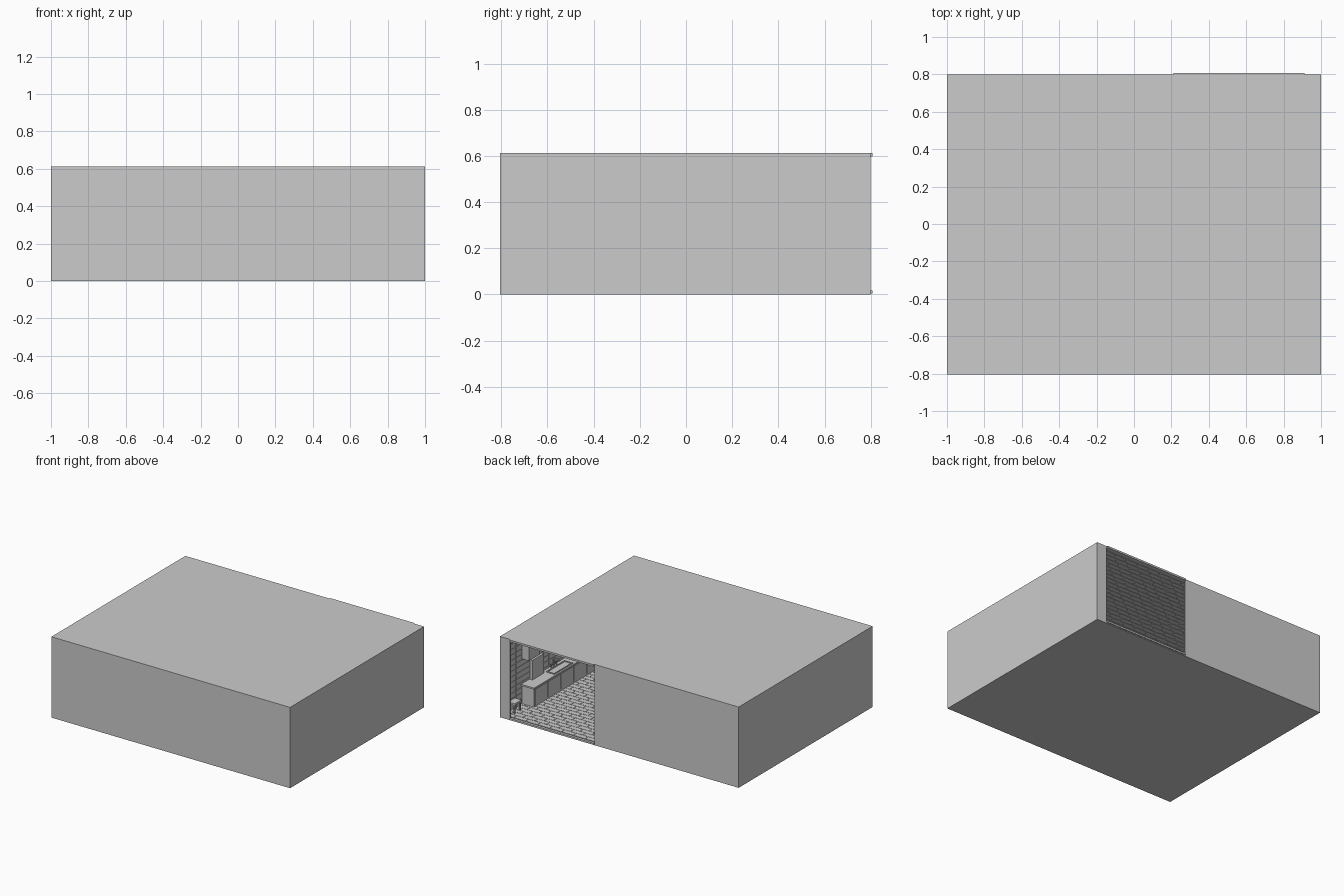
import bpy, bmesh, math
from mathutils import Matrix

if "Cube" in bpy.data.objects:
    bpy.data.objects.remove(bpy.data.objects["Cube"])

X, Y0, Y1, H, T = 1.0, -0.805, 0.798, 0.612, 0.008


def add_box(bm, x0, x1, y0, y1, z0, z1):
    m = Matrix.Translation(((x0 + x1) / 2, (y0 + y1) / 2, (z0 + z1) / 2))
    m = m @ Matrix.Diagonal((x1 - x0, y1 - y0, z1 - z0, 1))
    bmesh.ops.create_cube(bm, size=1, matrix=m)


def boxes(name, *items):
    bm = bmesh.new()
    for b in items:
        add_box(bm, *b)
    me = bpy.data.meshes.new(name)
    bm.to_mesh(me)
    bm.free()
    ob = bpy.data.objects.new(name, me)
    bpy.context.collection.objects.link(ob)
    return ob


def tube(name, points, r):
    cu = bpy.data.curves.new(name, 'CURVE')
    cu.dimensions = '3D'
    cu.bevel_depth, cu.bevel_resolution, cu.use_fill_caps = r, 1, True
    sp = cu.splines.new('POLY')
    sp.points.add(len(points) - 1)
    for p, co in zip(sp.points, points):
        p.co = (*co, 1)
    ob = bpy.data.objects.new(name, cu)
    bpy.context.collection.objects.link(ob)


# Room shell with the doorway in the back wall
boxes("floor_slab", (-X, X, Y0, Y1, 0, 0.008))
boxes("roof_slab", (-X, X, Y0, Y1, 0.6, H))
boxes("front_wall", (-X, X, Y0, Y0 + T, 0.008, 0.6))
boxes("left_wall", (-X, -X + T, Y0 + T, Y1 - T, 0.008, 0.6))
boxes("right_wall", (X - T, X, Y0 + T, Y1 - T, 0.008, 0.6))
boxes("back_wall", (-X, 0.21, Y1 - T, Y1, 0.008, 0.6),
      (0.915, X, Y1 - T, Y1, 0.008, 0.6))

# Sliding door rails at the top and bottom of the opening
for name, z0, z1 in (("bottom_rail", 0.005, 0.018), ("top_rail", 0.598, H)):
    boxes(name, (0.21, 0.912, Y1 - 0.012, 0.807, z0, z1))

# Staggered floor and ceiling tiles
P, Q, G = 0.1, 0.04, 0.003
for name, z0, z1 in (("floor_tiles", 0.007, 0.011), ("ceiling_tiles", 0.597, 0.601)):
    tiles = []
    for j in range(39):
        y = Y0 + T + 0.008 + j * Q
        off = (j % 2) * P / 2
        for i in range(21):
            a = max(-X + T, -X + T + i * P - off)
            b = min(X - T, -X + T + (i + 1) * P - off) - G
            if b - a > 0.01:
                tiles.append((a, b, y, y + Q - G, z0, z1))
    boxes(name, *tiles)

# Tiles on the right wall
tiles = []
for k in range(14):
    for j in range(20):
        y = Y0 + T + j * 0.079
        z = 0.014 + k * 0.0415
        tiles.append((X - T - 0.003, X - T + 0.001, y, y + 0.076, z, z + 0.0385))
boxes("wall_tiles", *tiles)

# Low kitchen counter along the right wall
boxes("counter_body", (0.89, 0.989, -0.7, 0.55, 0.01, 0.15))
boxes("counter_top", (0.88, 0.989, -0.71, 0.56, 0.15, 0.162))
boxes("counter_doors", *[(0.885, 0.891, -0.69 + i * 0.155, -0.545 + i * 0.155, 0.025, 0.142)
                         for i in range(8)])

# Basin rim, tap and tap handles
boxes("basin_rim", (0.892, 0.9, 0.08, 0.3, 0.16, 0.168), (0.955, 0.963, 0.08, 0.3, 0.16, 0.168),
      (0.9, 0.955, 0.08, 0.088, 0.16, 0.168), (0.9, 0.955, 0.292, 0.3, 0.16, 0.168))
tube("tap", [(0.975, 0.19, 0.16), (0.975, 0.19, 0.215), (0.965, 0.19, 0.228),
             (0.935, 0.19, 0.228), (0.928, 0.19, 0.21)], 0.006)
for i, y in enumerate((0.16, 0.22)):
    tube(f"tap_handle_{i}", [(0.975, y, 0.16), (0.975, y, 0.185), (0.96, y, 0.19)], 0.005)

# Upright panel on the counter and cupboard above it
boxes("counter_panel", (0.965, 0.985, 0.32, 0.46, 0.162, 0.31))
boxes("wall_cupboard", (0.93, 0.989, 0.42, 0.55, 0.35, 0.46))

# Small stool beside the doorway
boxes("stool", (0.93, 0.985, 0.64, 0.72, 0.075, 0.09),
      *[(x, x + 0.01, y, y + 0.01, 0.01, 0.075) for x in (0.933, 0.972) for y in (0.643, 0.707)])
